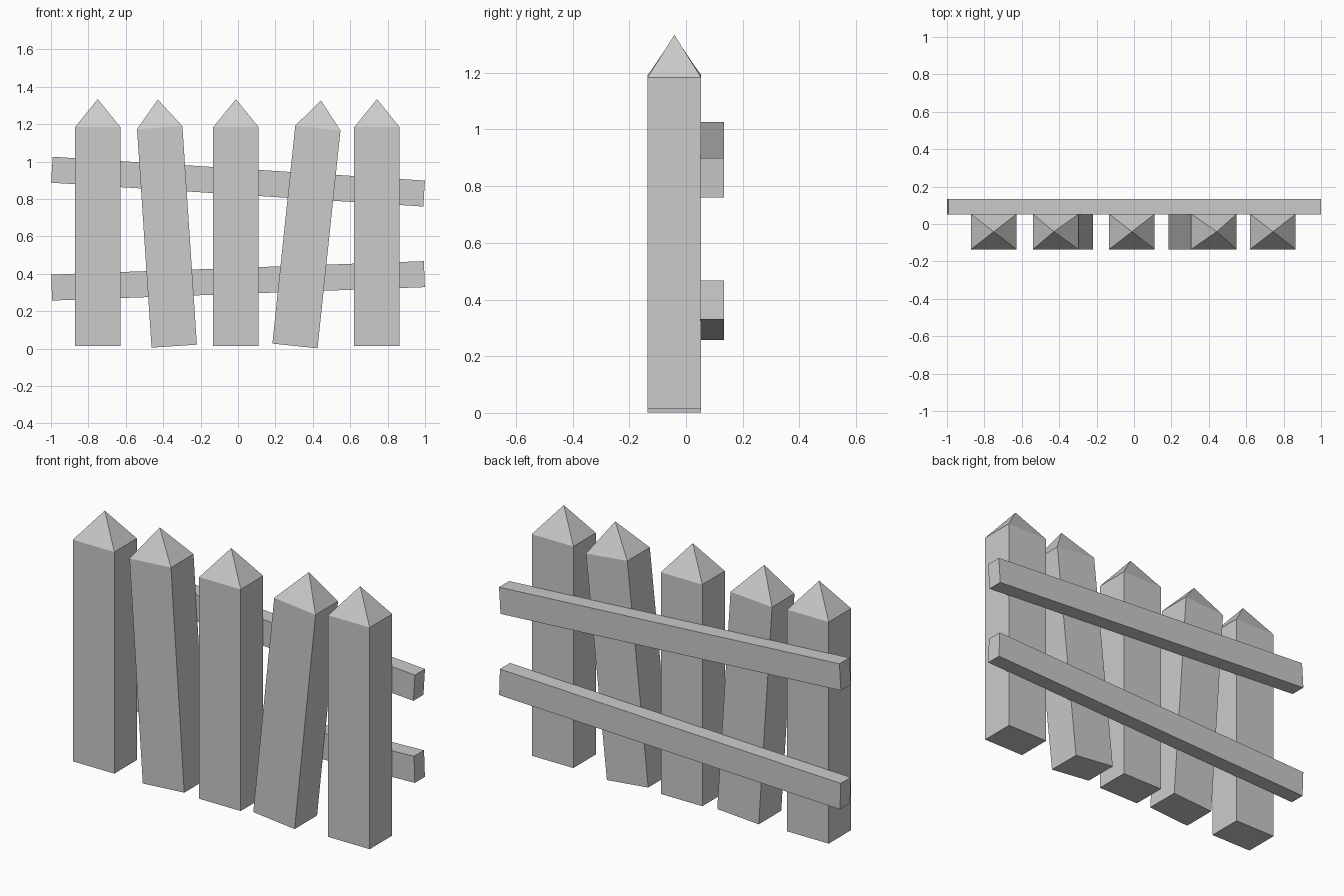
import bpy, bmesh
from math import radians
from mathutils import Matrix

if "Cube" in bpy.data.objects:
    bpy.data.objects.remove(bpy.data.objects["Cube"])


def finish(bm, name, location, tilt):
    """Turn a bmesh into an object, tilted in the XZ plane (positive = leans right)."""
    bmesh.ops.recalc_face_normals(bm, faces=bm.faces)
    mesh = bpy.data.meshes.new(name)
    bm.to_mesh(mesh)
    bm.free()
    obj = bpy.data.objects.new(name, mesh)
    obj.location = location
    obj.rotation_euler.y = radians(tilt)
    bpy.context.collection.objects.link(obj)


def box(size, center=(0, 0, 0)):
    bm = bmesh.new()
    bmesh.ops.create_cube(bm, size=1, matrix=Matrix.Translation(center) @ Matrix.Diagonal((*size, 1)))
    return bm


def picket(name, x, z, tilt):
    """Square post with a pyramid point; origin at the middle of its foot."""
    body, point = 1.171, 0.15
    bm = box((0.243, 0.188, body), (0, 0, body / 2))
    top = max(bm.faces, key=lambda f: f.calc_center_median().z)
    tip = bmesh.ops.poke(bm, faces=[top])["verts"][0]
    tip.co.z += point
    finish(bm, name, (x, -0.041, z), tilt)


# Pickets: foot x, foot z, lean in degrees
pickets = [(-0.75, 0.013, 0), (-0.341, 0.0135, -3.8), (-0.011, 0.013, 0),
           (0.3045, 0.0145, 6), (0.743, 0.013, 0)]
for i, (x, z, tilt) in enumerate(pickets, 1):
    picket(f"picket_{i}", x, z, tilt)

# Crooked rails along the back
for name, z, tilt in (("upper_rail", 0.893, 3.66), ("lower_rail", 0.3625, -2.06)):
    finish(box((1.994, 0.084, 0.139)), name, (0, 0.092, z), tilt)
